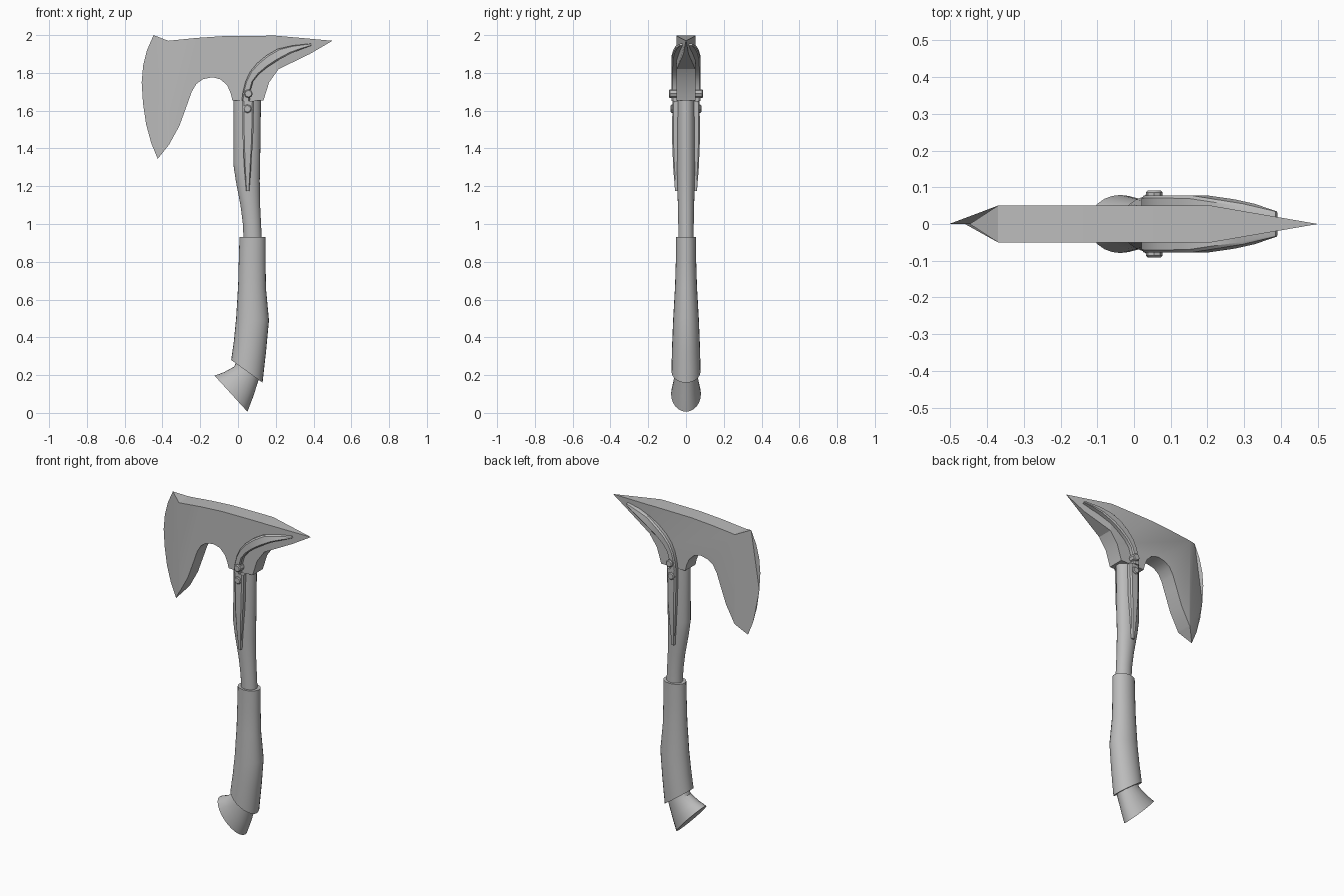
import bpy, bmesh, math
from mathutils import Vector

cube = bpy.data.objects.get("Cube")
if cube:
    bpy.data.objects.remove(cube)

metal = bpy.data.materials.new("plain grey")
metal.use_nodes = True
GREY = (0.5, 0.5, 0.5, 1)
metal.diffuse_color = GREY
metal.node_tree.nodes["Principled BSDF"].inputs["Base Color"].default_value = GREY


def finish(bm, name, angle=32):
    bmesh.ops.recalc_face_normals(bm, faces=bm.faces)
    mesh = bpy.data.meshes.new(name)
    bm.to_mesh(mesh)
    bm.free()
    obj = bpy.data.objects.new(name, mesh)
    bpy.context.collection.objects.link(obj)
    mesh.materials.append(metal)
    bpy.ops.object.select_all(action='DESELECT')
    obj.select_set(True)
    bpy.context.view_layer.objects.active = obj
    bpy.ops.object.shade_smooth_by_angle(angle=math.radians(angle))
    return obj


def loft(name, rows, sides=24):
    """Rows are (left x, left z, right x, right z, half depth)."""
    bm = bmesh.new()
    rings = []
    for lx, lz, rx, rz, depth in rows:
        left, right = Vector((lx, 0, lz)), Vector((rx, 0, rz))
        if sides == 4:
            # box section with narrow bevelled corners
            section = [(sx * a, sy * b) for sx, sy, flip in
                       ((-1, -1, 0), (1, -1, 1), (1, 1, 0), (-1, 1, 1))
                       for a, b in (((1, .9), (.7, 1)) if not flip else ((.7, 1), (1, .9)))]
        else:
            angles = [math.tau * i / sides for i in range(sides)]
            section = [(math.cos(a), math.sin(a)) for a in angles]
        mid, half = (left + right) / 2, (right - left) / 2
        rings.append([bm.verts.new(mid + half * u + Vector((0, depth * v, 0)))
                      for u, v in section])
    n = len(rings[0])
    for a, b in zip(rings, rings[1:]):
        for i in range(n):
            bm.faces.new((a[i], a[(i + 1) % n], b[(i + 1) % n], b[i]))
    bm.faces.new(rings[0])
    bm.faces.new(rings[-1])
    return finish(bm, name)


# Axe head: outline, thinned towards the cutting edge and the spike
EDGE = [(-.425, 1.345), (-.46, 1.43), (-.487, 1.53), (-.503, 1.64),
        (-.51, 1.75), (-.502, 1.84), (-.482, 1.92), (-.447, 2.0)]
TOP = [(-.37, 1.97), (-.22, 1.985), (-.07, 1.995), (.2, 1.997), (.5, 1.97)]
UNDER = [(.38, 1.9), (.215, 1.82), (.165, 1.75), (.135, 1.655), (-.03, 1.655),
         (-.038, 1.69), (-.055, 1.73), (-.09, 1.765), (-.135, 1.777),
         (-.185, 1.767), (-.22, 1.742), (-.245, 1.7), (-.27, 1.63),
         (-.31, 1.52), (-.365, 1.42)]
SHOULDER, SPIKE, HALF = -.37, .21, .062


def edge_x(z):
    for (x0, z0), (x1, z1) in zip(EDGE, EDGE[1:]):
        if z <= z1:
            return x0 + (x1 - x0) * max(0, (z - z0) / (z1 - z0))
    return EDGE[-1][0]


def thickness(x, z):
    if x > SPIKE:
        return HALF * (.5 - x) / (.5 - SPIKE)
    if x < SHOULDER:
        e = edge_x(z)
        return HALF * max(0, x - e) / (SHOULDER - e)
    return HALF


bm = bmesh.new()
bm.faces.new([bm.verts.new((x, 0, z)) for x, z in EDGE + TOP + UNDER])
bmesh.ops.inset_region(bm, faces=bm.faces[:], thickness=.013, use_even_offset=False)
for cut in (SHOULDER, SPIKE):
    bmesh.ops.bisect_plane(bm, geom=bm.verts[:] + bm.edges[:] + bm.faces[:],
                           plane_co=(cut, 0, 0), plane_no=(1, 0, 0))
rim = {v for v in bm.verts if v.is_boundary}
for v in bm.verts:
    t = thickness(v.co.x, v.co.z)
    v.co.y = -max(t - .012, 0) if v in rim else -t
outer = [e for e in bm.edges if e.is_boundary]
copy = bmesh.ops.duplicate(bm, geom=bm.verts[:] + bm.edges[:] + bm.faces[:])
for item in copy["geom"]:
    if isinstance(item, bmesh.types.BMVert):
        item.co.y *= -1
twin = copy["vert_map"]
for e in outer:
    a, b = e.verts
    bm.faces.new((a, b, twin[b], twin[a]))
bmesh.ops.remove_doubles(bm, verts=bm.verts[:], dist=.0005)
finish(bm, "axe_head", 25)

# Raised strap curving from the socket to the spike
loft("head_strap", [
    (.02, 1.652, .062, 1.652, .077), (.026, 1.70, .064, 1.70, .078),
    (.04, 1.755, .08, 1.755, .078), (.063, 1.805, .112, 1.795, .078),
    (.1, 1.85, .16, 1.833, .078), (.15, 1.892, .215, 1.868, .077),
    (.21, 1.927, .285, 1.905, .067), (.29, 1.945, .335, 1.925, .055),
    (.385, 1.955, .39, 1.945, .034)], sides=4)

# Handle
loft("shaft", [
    (-.024, 1.68, .122, 1.68, .05), (-.025, 1.32, .117, 1.32, .05),
    (-.012, 1.23, .115, 1.23, .047), (.013, 1.1, .117, 1.1, .043),
    (.026, 1.0, .122, 1.0, .041), (.03, .9, .127, .9, .041)])
loft("grip", [
    (.008, .93, .146, .93, .054), (.004, .8, .146, .8, .054),
    (.001, .68, .148, .66, .058), (-.01, .5, .164, .49, .068),
    (-.022, .38, .148, .32, .074), (-.036, .28, .13, .16, .077)])
loft("pommel", [
    (-.005, .28, .12, .2, .058), (-.02, .245, .107, .168, .06),
    (-.075, .215, .08, .085, .069), (-.124, .197, .05, .006, .079)])

# Tapered reinforcement strips on both sides of the shaft
loft("shaft_strip", [
    (.022, 1.65, .085, 1.65, .072), (.025, 1.45, .08, 1.45, .074),
    (.033, 1.3, .069, 1.3, .068), (.043, 1.175, .06, 1.175, .058)], sides=4)

# Through bolts
for name, x, z, reach in (("upper_bolt", .055, 1.69, .091), ("lower_bolt", .05, 1.61, .081)):
    bm = bmesh.new()
    bmesh.ops.create_cone(bm, cap_ends=True, segments=8, radius1=.023, radius2=.023,
                          depth=2 * reach)
    caps = [e for e in bm.edges if abs(e.verts[0].co.z - e.verts[1].co.z) < .001]
    bmesh.ops.bevel(bm, geom=caps, offset=.005, segments=1, affect='EDGES')
    bolt = finish(bm, name)
    bolt.rotation_euler.x = math.pi / 2
    bolt.location = (x, 0, z)
